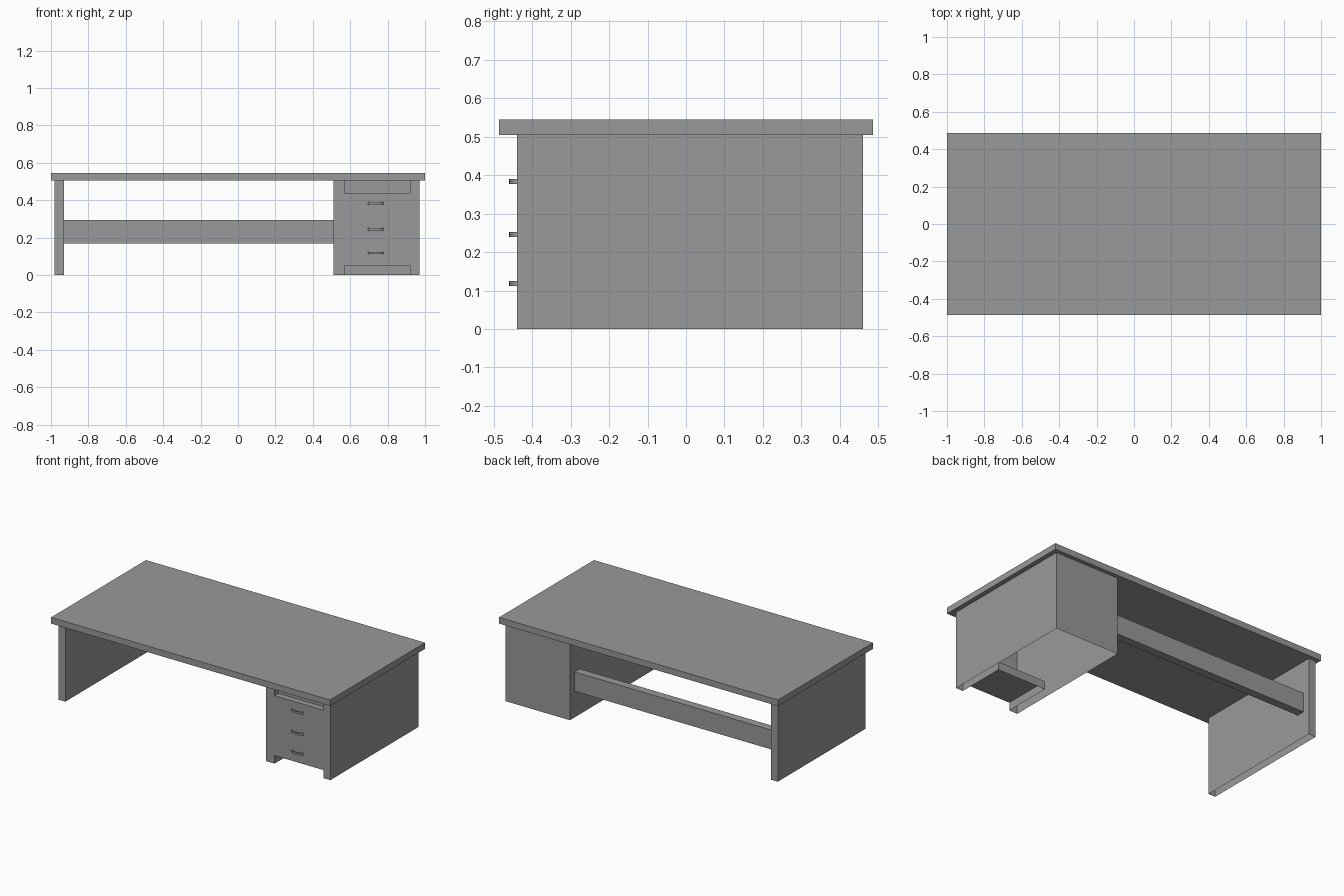
import bpy, bmesh, math

if "Cube" in bpy.data.objects:
    bpy.data.objects.remove(bpy.data.objects["Cube"])

TOP_Z, TOP_H = 0.505, 0.545
FRONT, BACK = -0.44, 0.46

# Dark grey finish shared by all parts
grey = bpy.data.materials.new("dark_grey")
grey.diffuse_color = (0.32, 0.32, 0.32, 1)
grey.use_nodes = True
grey.node_tree.nodes["Principled BSDF"].inputs["Base Color"].default_value = grey.diffuse_color


def finish(name, bm):
    bmesh.ops.remove_doubles(bm, verts=bm.verts, dist=1e-5)
    mesh = bpy.data.meshes.new(name)
    bm.to_mesh(mesh)
    bm.free()
    mesh.materials.append(grey)
    obj = bpy.data.objects.new(name, mesh)
    bpy.context.collection.objects.link(obj)
    return obj


def box(name, x, y, z, open_bottom=False):
    bm = bmesh.new()
    bmesh.ops.create_cube(bm, size=1)
    for v in bm.verts:
        v.co = [r[0] if c < 0 else r[1] for c, r in zip(v.co, (x, y, z))]
    bm.normal_update()
    if open_bottom:
        low = [f for f in bm.faces if f.normal.z < -0.5]
        bmesh.ops.delete(bm, geom=low, context='FACES_ONLY')
    return finish(name, bm)


# Desk top, side panel (open underneath) and rear stretcher
box("desk_top", (-1, 1), (-0.486, 0.486), (TOP_Z, TOP_H))
box("side_panel", (-0.98, -0.93), (FRONT, BACK), (0, TOP_Z), open_bottom=True)
box("rear_stretcher", (-0.93, 0.51), (0.36, 0.413), (0.17, 0.295))


# Drawer cabinet: a shell open underneath, with recesses at the front top and bottom
def cabinet():
    bm = bmesh.new()

    def quad(*pts):
        bm.faces.new([bm.verts.new(p) for p in pts])

    def front_quad(x0, x1, z0, z1, y):
        quad((x0, y, z0), (x1, y, z0), (x1, y, z1), (x0, y, z1))

    xs, zs = (0.51, 0.57, 0.92, 0.97), (0, 0.052, 0.44, TOP_Z)
    inner = {0: -0.12, 2: -0.40}  # recess back planes: bottom deep, top shallow
    for i in range(3):
        for k in range(3):
            y = inner[k] if i == 1 and k in inner else FRONT
            front_quad(xs[i], xs[i + 1], zs[k], zs[k + 1], y)
    # recess side walls
    for k, y in inner.items():
        z0, z1 = zs[k], zs[k + 1]
        quad((xs[1], FRONT, z0), (xs[1], FRONT, z1), (xs[1], y, z1), (xs[1], y, z0))
        quad((xs[2], FRONT, z0), (xs[2], y, z0), (xs[2], y, z1), (xs[2], FRONT, z1))
    # recess ceiling and recess shelf
    yb, yt = inner[0], inner[2]
    quad((xs[1], FRONT, zs[1]), (xs[1], yb, zs[1]), (xs[2], yb, zs[1]), (xs[2], FRONT, zs[1]))
    quad((xs[1], FRONT, zs[2]), (xs[2], FRONT, zs[2]), (xs[2], yt, zs[2]), (xs[1], yt, zs[2]))
    # outer sides and back
    quad((xs[0], FRONT, 0), (xs[0], FRONT, TOP_Z), (xs[0], BACK, TOP_Z), (xs[0], BACK, 0))
    quad((xs[3], FRONT, 0), (xs[3], BACK, 0), (xs[3], BACK, TOP_Z), (xs[3], FRONT, TOP_Z))
    quad((xs[3], BACK, 0), (xs[0], BACK, 0), (xs[0], BACK, TOP_Z), (xs[3], BACK, TOP_Z))
    return finish("drawer_cabinet", bm)


cabinet()


# Curved drawer pulls
def pull(name, z, cx=0.737, half=0.042, depth=0.02, thick=0.006, height=0.013, n=10):
    bm = bmesh.new()
    rings = []
    for i in range(n + 1):
        a = math.pi * i / n
        ring = []
        for t in (0, thick):
            x = cx - (half - t) * math.cos(a)
            y = FRONT - (depth - t) * math.sin(a)
            ring += [bm.verts.new((x, y, z + s * height / 2)) for s in ((-1, 1) if t == 0 else (1, -1))]
        rings.append(ring)
    for a, b in zip(rings, rings[1:]):
        for j in range(4):
            bm.faces.new((a[j], b[j], b[(j + 1) % 4], a[(j + 1) % 4]))
    bm.faces.new(rings[0])
    bm.faces.new(rings[-1][::-1])
    bmesh.ops.recalc_face_normals(bm, faces=bm.faces)
    return finish(name, bm)


for name, z in (("lower", 0.118), ("middle", 0.246), ("upper", 0.384)):
    pull(f"{name}_drawer_pull", z)
